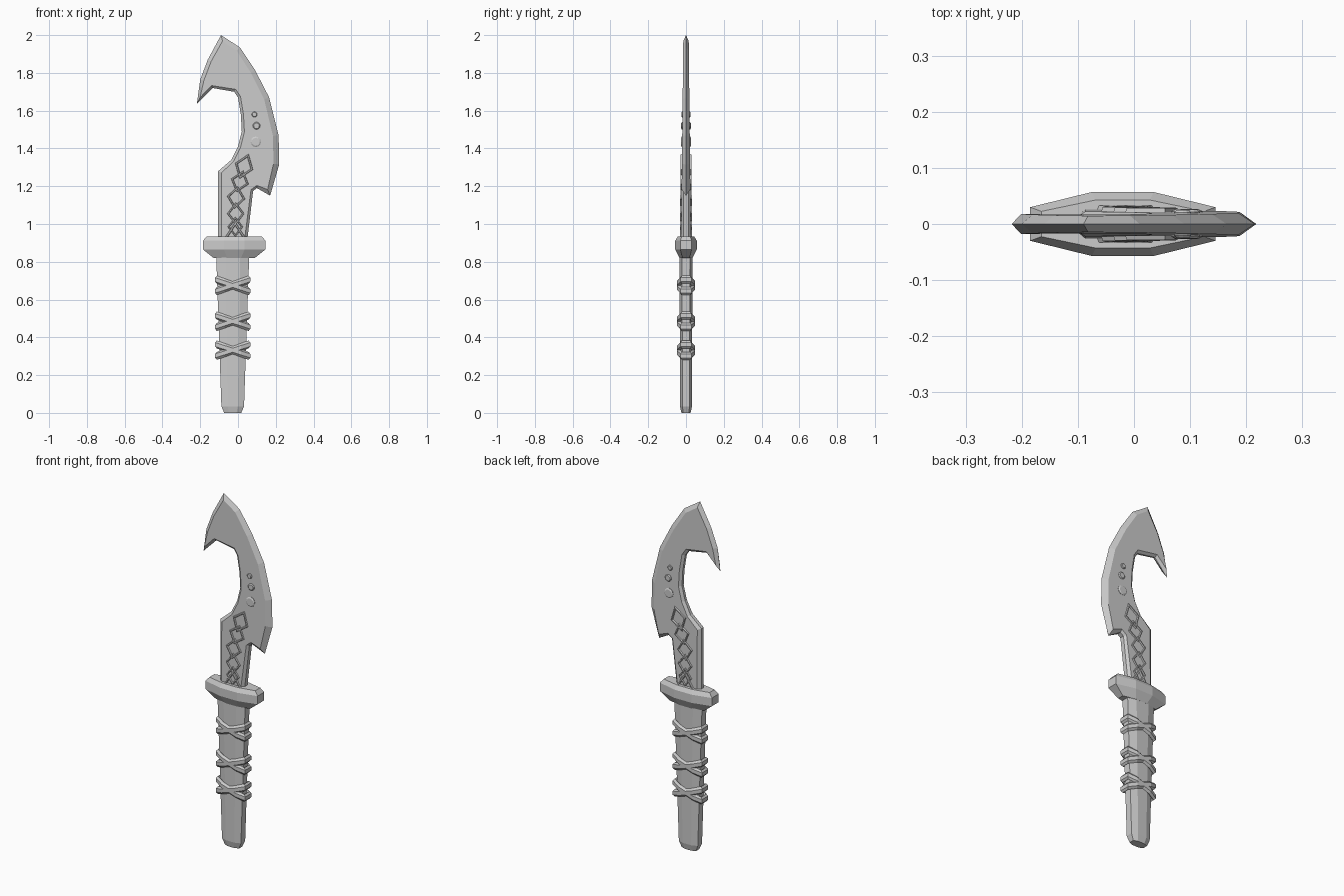
import bpy, bmesh, math
from mathutils import Vector

if "Cube" in bpy.data.objects:
    bpy.data.objects.remove(bpy.data.objects["Cube"])

grey = bpy.data.materials.new("plain grey")
grey.use_nodes = True
grey.diffuse_color = (0.6, 0.6, 0.6, 1)
grey.node_tree.nodes["Principled BSDF"].inputs["Base Color"].default_value = (0.6, 0.6, 0.6, 1)


def loft(bm, loops, caps=True, cyclic=False):
    """Bridge equal-length closed loops of points."""
    rows = [[bm.verts.new(p) for p in loop] for loop in loops]
    n = len(rows[0])
    pairs = list(zip(rows, rows[1:] + rows[:1])) if cyclic else list(zip(rows, rows[1:]))
    for a, b in pairs:
        for i in range(n):
            j = (i + 1) % n
            bm.faces.new((a[i], a[j], b[j], b[i]))
    if caps and not cyclic:
        bm.faces.new(rows[0][::-1])
        bm.faces.new(rows[-1])


def finish(name, bm):
    bmesh.ops.remove_doubles(bm, verts=bm.verts, dist=0.0005)
    bmesh.ops.recalc_face_normals(bm, faces=bm.faces)
    mesh = bpy.data.meshes.new(name)
    bm.to_mesh(mesh)
    bm.free()
    mesh.materials.append(grey)
    obj = bpy.data.objects.new(name, mesh)
    bpy.context.collection.objects.link(obj)
    return obj


def blade_half(z):
    """Half thickness of the blade, thinning towards the tip."""
    return 0.026 - 0.011 * (z - 0.92)


# Blade: outline x, z, bevel width, blunt edge half thickness
OUTLINE = [
    (-0.09, 2.0, 0.022, 0), (0.01, 1.935, 0.024, 0), (0.09, 1.815, 0.026, 0),
    (0.165, 1.67, 0.028, 0), (0.215, 1.47, 0.03, 0), (0.218, 1.315, 0.03, 0),
    (0.17, 1.15, 0.022, 0), (0.10, 1.19, 0.012, 0.012), (0.08, 1.175, 0.012, 0.012),
    (0.045, 0.88, 0.015, 0.012), (-0.105, 0.88, 0.018, 0.01), (-0.105, 1.28, 0.018, 0.01),
    (-0.035, 1.34, 0.014, 0.01), (0.0, 1.41, 0.014, 0.008), (0.02, 1.49, 0.014, 0.008),
    (0.015, 1.58, 0.014, 0.008), (0.0, 1.67, 0.014, 0.008), (-0.02, 1.70, 0.014, 0.006),
    (-0.135, 1.72, 0.012, 0.004), (-0.218, 1.635, 0.012, 0), (-0.2, 1.765, 0.02, 0),
    (-0.16, 1.87, 0.02, 0),
]


def inset_outline():
    pts = [Vector(p[:2]) for p in OUTLINE]
    result = []
    for i, p in enumerate(pts):
        a = (p - pts[i - 1]).normalized()
        b = (pts[(i + 1) % len(pts)] - p).normalized()
        na, nb = Vector((a.y, -a.x)), Vector((b.y, -b.x))
        miter = (na + nb).normalized()
        result.append(p + miter * OUTLINE[i][2] / max(miter.dot(na), 0.25))
    return result


bm = bmesh.new()
inner = inset_outline()
loft(bm, [
    [(p.x, -blade_half(p.y), p.y) for p in inner],
    [(x, -e, z) for x, z, w, e in OUTLINE],
    [(x, e, z) for x, z, w, e in OUTLINE],
    [(p.x, blade_half(p.y), p.y) for p in inner],
])
finish("blade", bm)

# Raised interlaced diamonds on both blade faces: x, z, half width, half height, lean
DIAMONDS = [(0.032, 1.305, 0.052, 0.072, -0.35), (0.01, 1.225, 0.05, 0.062, -0.3),
            (-0.01, 1.14, 0.05, 0.062, -0.15), (-0.012, 1.055, 0.047, 0.062, 0),
            (-0.015, 0.93, 0.055, 0.085, 0), (-0.014, 0.985, 0.042, 0.055, 0)]
bm = bmesh.new()
for cx, cz, hw, hh, lean in DIAMONDS:
    for side in (-1, 1):
        loops = []
        for scale, rise in ((1, -0.004), (0.92, 0.007), (0.78, 0.007), (0.68, -0.004)):
            loop = []
            for u, v in ((hw, 0), (0, hh), (-hw, 0), (0, -hh)):
                x = cx + scale * (u * math.cos(lean) - v * math.sin(lean))
                z = cz + scale * (u * math.sin(lean) + v * math.cos(lean))
                loop.append((x, side * (blade_half(z) + rise), z))
            loops.append(loop)
        loft(bm, loops, cyclic=True)
finish("blade_knotwork", bm)

# Round studs passing through the blade
bm = bmesh.new()
for cx, cz, r in ((0.087, 1.58, 0.015), (0.098, 1.52, 0.02), (0.094, 1.435, 0.028)):
    half = blade_half(cz)
    loft(bm, [[(cx + s * r * math.cos(math.tau * i / 12), y, cz + s * r * math.sin(math.tau * i / 12))
               for i in range(12)]
              for s, y in ((0.75, -half - 0.006), (1, -half - 0.002), (1, half + 0.002), (0.75, half + 0.006))])
finish("blade_studs", bm)

# Guard: long faceted collar
bm = bmesh.new()
PLAN = [(-0.165, -0.03), (-0.055, -0.057), (0.055, -0.057), (0.165, -0.03)]
PLAN += [(x, -y) for x, y in reversed(PLAN)]
loft(bm, [[(-0.02 + x * sx, y * sy, z) for x, y in PLAN]
          for sx, sy, z in ((0.66, 0.6, 0.82), (1, 1, 0.865), (1, 1, 0.912), (0.88, 0.75, 0.935))])
finish("guard", bm)

# Handle: tapering eight-sided grip
HANDLE_X = -0.028


def grip_section(hw, hy, flat):
    quarter = [(-hw, -hy * 0.6), (-flat, -hy), (flat, -hy), (hw, -hy * 0.6)]
    return quarter + [(x, -y) for x, y in reversed(quarter)]


bm = bmesh.new()
loft(bm, [[(HANDLE_X + x, y, z) for x, y in grip_section(hw, hy, hw * 0.45)]
          for hw, hy, z in ((0.045, 0.024, 0), (0.06, 0.032, 0.035), (0.088, 0.034, 0.85))])
finish("handle", bm)

# Crossed cord wraps: two opposite tilted rings at each height
bm = bmesh.new()
for cz in (0.675, 0.485, 0.332):
    for tilt in (-0.36, 0.36):
        rings = []
        for x, y in grip_section(0.084, 0.036, 0.04):
            out = Vector((x * 0.35, y)).normalized()
            ring = []
            for i in range(6):
                a = math.tau * (i + 0.5) / 6
                r, dz = 0.013 * math.cos(a), 0.021 * math.sin(a)
                ring.append((HANDLE_X + x + out.x * r, y + out.y * r, cz + tilt * x + dz))
            rings.append(ring)
        loft(bm, rings, cyclic=True)
finish("cord_wraps", bm)
